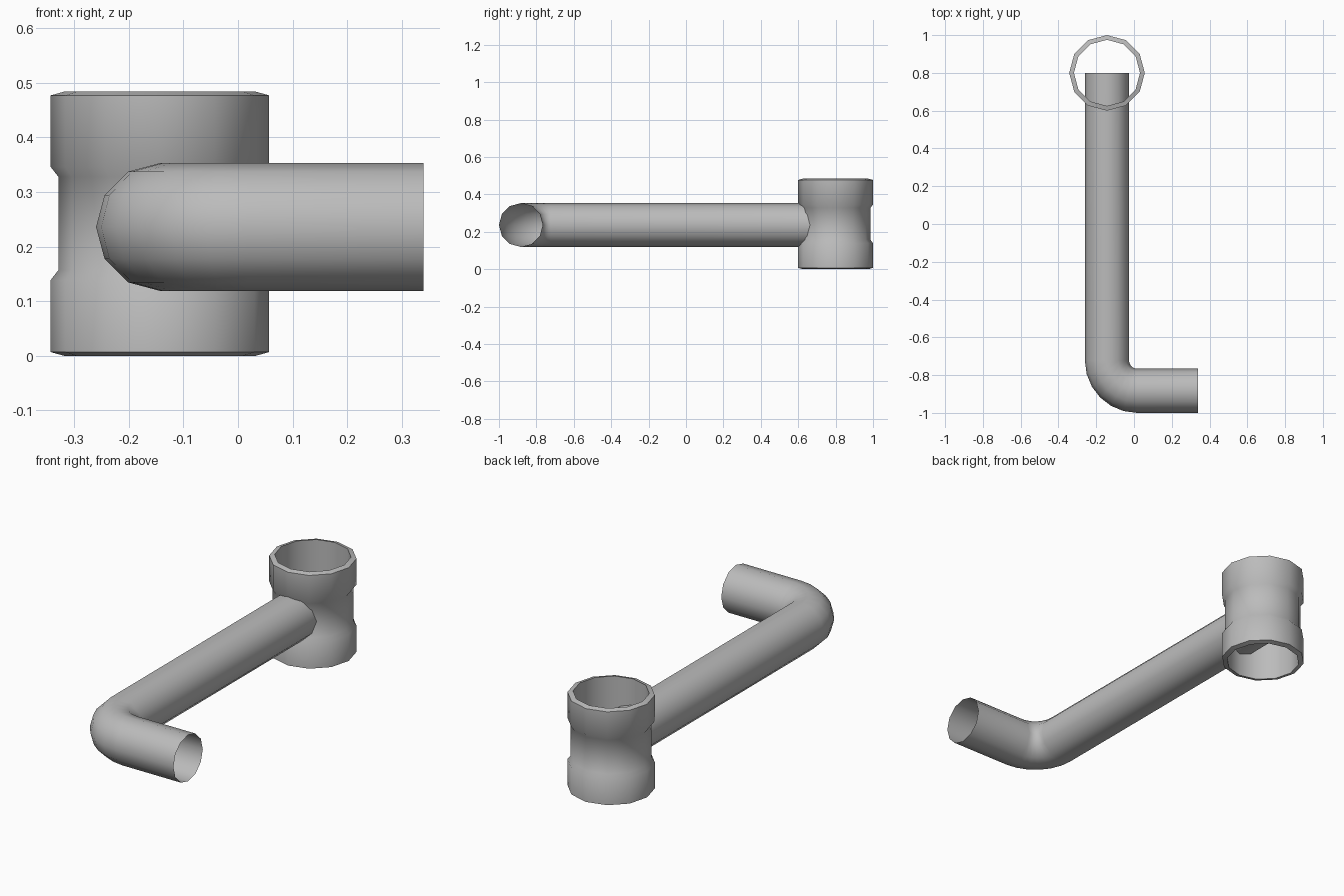
import bpy, bmesh
from math import sin, cos, pi, radians
from mathutils import Vector

if "Cube" in bpy.data.objects:
    bpy.data.objects.remove(bpy.data.objects["Cube"], do_unlink=True)

SIDES = 12
AXIS_X, COLLAR_Y = -0.143, 0.8
PIPE_Z, PIPE_R, BEND_R = 0.236, 0.117, 0.16
UP = Vector((0, 0, 1))

grey = bpy.data.materials.new("plain grey")
grey.use_nodes = True
colour = (0.5, 0.5, 0.5, 1)
grey.diffuse_color = colour
grey.node_tree.nodes["Principled BSDF"].inputs["Base Color"].default_value = colour


def ring(centre, side, up, radius):
    """Points of a regular polygon spanned by two directions."""
    angles = [2 * pi * i / SIDES for i in range(SIDES)]
    return [centre + radius * (cos(a) * side + sin(a) * up) for a in angles]


def loft(name, rings, closed=False):
    """Skin successive rings; closed joins the last ring to the first."""
    bm = bmesh.new()
    loops = [[bm.verts.new(p) for p in r] for r in rings]
    if closed:
        loops.append(loops[0])
    for a, b in zip(loops, loops[1:]):
        for i in range(SIDES):
            j = (i + 1) % SIDES
            bm.faces.new((a[i], a[j], b[j], b[i]))
    mesh = bpy.data.meshes.new(name)
    bm.to_mesh(mesh)
    bm.free()
    mesh.materials.append(grey)
    obj = bpy.data.objects.new(name, mesh)
    bpy.context.collection.objects.link(obj)
    bpy.ops.object.select_all(action='DESELECT')
    obj.select_set(True)
    bpy.context.view_layer.objects.active = obj
    bpy.ops.object.shade_smooth_by_angle(angle=radians(50))
    return obj


# Hollow collar: outer wall with a shallow waist, sloped rims, straight bore
profile = [(0.175, 0), (0.2, 0.007), (0.2, 0.139), (0.186, 0.157),
           (0.186, 0.328), (0.2, 0.346), (0.2, 0.477), (0.175, 0.484)]
loft("collar", [ring(Vector((AXIS_X, COLLAR_Y, z)), Vector((1, 0, 0)),
                     Vector((0, 1, 0)), r) for r, z in profile], closed=True)

# Open pipe: straight from the collar, rounded elbow, short arm to the left
elbow = Vector((AXIS_X + BEND_R, -1 + PIPE_R + BEND_R, PIPE_Z))
path = [(Vector((AXIS_X, COLLAR_Y, PIPE_Z)), Vector((-1, 0, 0)))]
STEPS = 6
for k in range(STEPS + 1):
    a = pi / 2 * k / STEPS
    out = Vector((-cos(a), -sin(a), 0))
    path.append((elbow + BEND_R * out, out))
path.append((Vector((0.34, elbow.y - BEND_R, PIPE_Z)), Vector((0, -1, 0))))
loft("bent_pipe", [ring(p, -side, UP, PIPE_R) for p, side in path])
